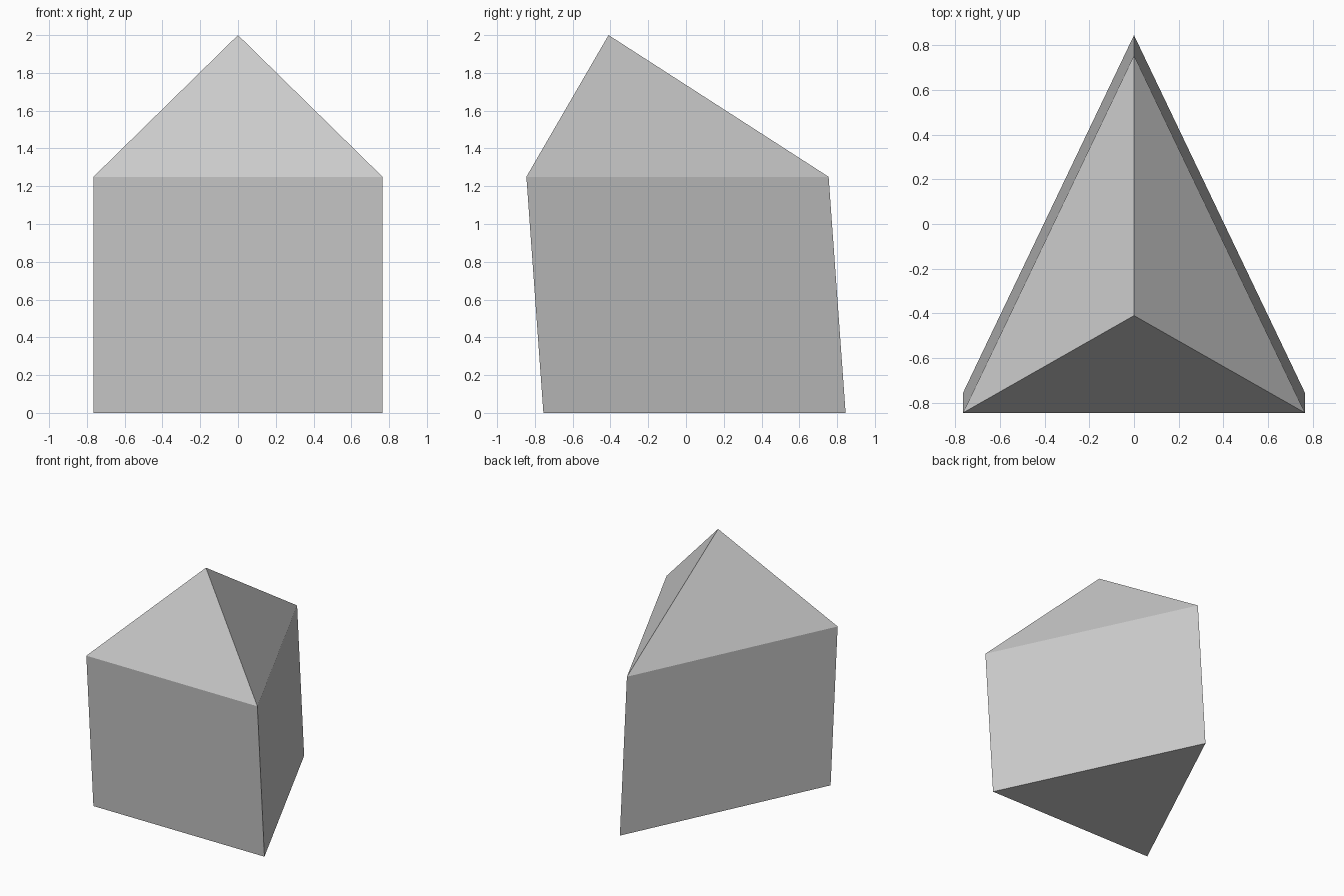
import bpy
import bmesh

cube = bpy.data.objects.get("Cube")
if cube:
    bpy.data.objects.remove(cube, do_unlink=True)

# Plain grey
grey = bpy.data.materials.new("light_grey")
grey.use_nodes = True
colour = (0.6, 0.6, 0.6, 1.0)
grey.diffuse_color = colour
grey.node_tree.nodes["Principled BSDF"].inputs["Base Color"].default_value = colour

HALF_WIDTH = 0.765
BASE_BACK, BASE_FRONT = 0.845, -0.755
EAVES = 1.25
LEAN = -0.09            # the walls lean toward the front
APEX = (0, -0.41, 2)

bm = bmesh.new()

# Triangular floor
floor = bm.faces.new([bm.verts.new(p) for p in (
    (-HALF_WIDTH, BASE_FRONT, 0), (HALF_WIDTH, BASE_FRONT, 0), (0, BASE_BACK, 0))])

# Leaning walls, extruded from the floor
lower = list(floor.verts)
upper = [bm.verts.new((v.co.x, v.co.y + LEAN, EAVES)) for v in lower]
apex = bm.verts.new(APEX)

# Walls and the three roof slopes
for i in range(3):
    j = (i + 1) % 3
    bm.faces.new((lower[i], lower[j], upper[j], upper[i]))
    bm.faces.new((upper[i], upper[j], apex))

bmesh.ops.recalc_face_normals(bm, faces=bm.faces[:])
mesh = bpy.data.meshes.new("pointed_prism")
bm.to_mesh(mesh)
bm.free()
mesh.materials.append(grey)
bpy.context.collection.objects.link(bpy.data.objects.new("pointed_prism", mesh))
